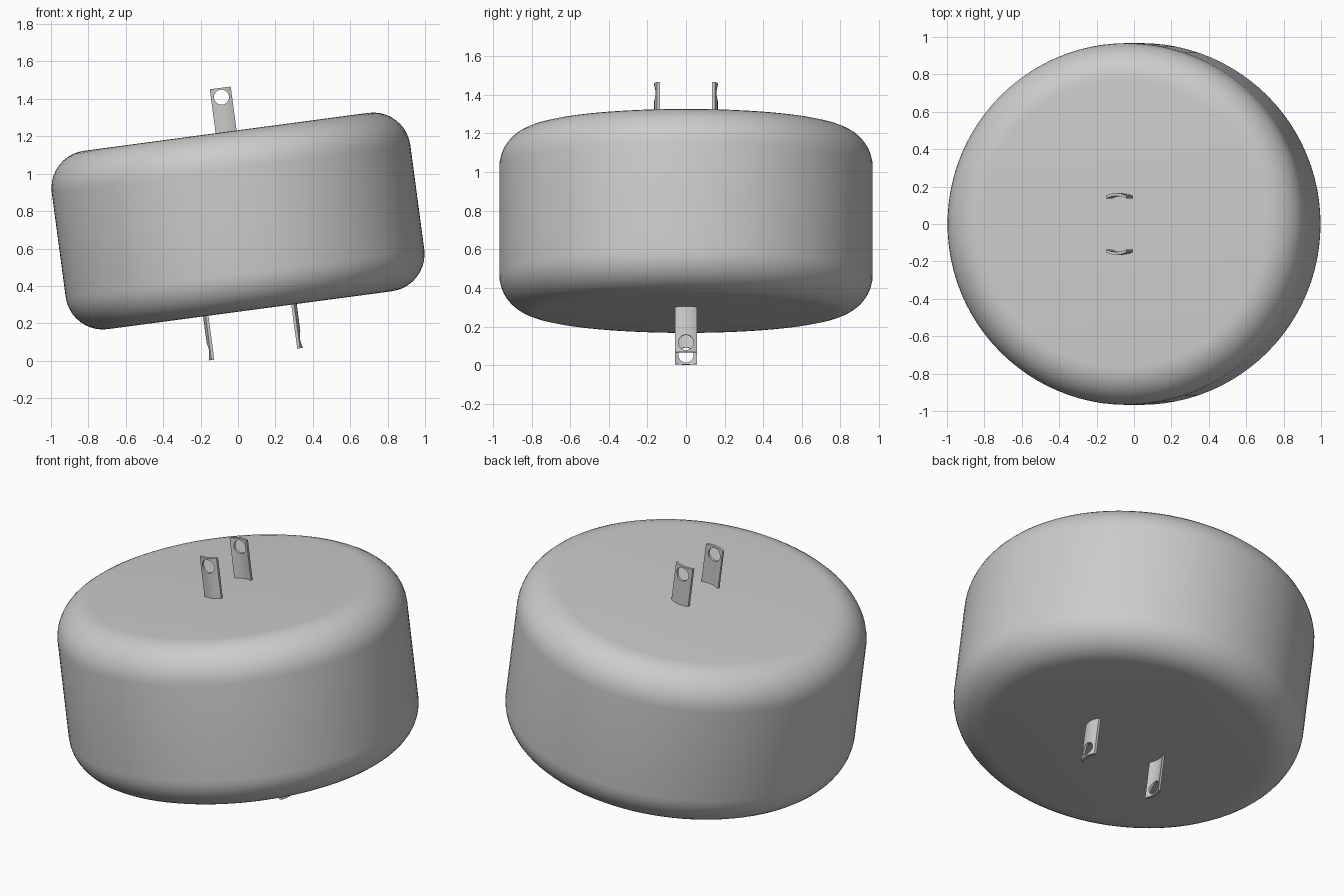
import bpy, bmesh
from math import radians, pi
from mathutils import Matrix, Vector

cube = bpy.data.objects.get("Cube")
if cube:
    bpy.data.objects.remove(cube, do_unlink=True)

RADIUS, HALF, FILLET = 0.967, 0.481, 0.2
TILT = Matrix.Translation((0, 0, 0.747)) @ Matrix.Rotation(radians(-7.6), 4, 'Y')

grey = bpy.data.materials.new("plain grey")
grey.use_nodes = True
colour = (0.6, 0.6, 0.6, 1)
grey.diffuse_color = colour
grey.node_tree.nodes["Principled BSDF"].inputs["Base Color"].default_value = colour


def make_object(name, bm, matrix):
    bmesh.ops.recalc_face_normals(bm, faces=bm.faces)
    mesh = bpy.data.meshes.new(name)
    bm.to_mesh(mesh)
    bm.free()
    mesh.materials.append(grey)
    obj = bpy.data.objects.new(name, mesh)
    obj.matrix_world = matrix
    bpy.context.collection.objects.link(obj)
    return obj


def activate(obj):
    bpy.ops.object.select_all(action='DESELECT')
    obj.select_set(True)
    bpy.context.view_layer.objects.active = obj


def smooth(obj):
    activate(obj)
    bpy.ops.object.shade_smooth_by_angle(angle=radians(35))


# Tilted drum with rounded rims
bm = bmesh.new()
bmesh.ops.create_cone(bm, cap_ends=True, segments=96, radius1=RADIUS,
                      radius2=RADIUS, depth=2 * HALF)
rims = [e for e in bm.edges if abs(e.verts[0].co.z - e.verts[1].co.z) < 0.01]
bmesh.ops.bevel(bm, geom=rims, offset=FILLET, segments=10, profile=0.5,
                affect='EDGES')
smooth(make_object("drum_body", bm, TILT))


# Curved blade with a round hole near its tip, bulging towards local -y
def make_blade(name, placement):
    width, thick, bulge, steps = 0.113, 0.015, 0.014, 10
    xs = [width * (i / steps - 0.5) for i in range(steps + 1)]
    arc = [(x, bulge / 2 - bulge * (1 - (2 * x / width) ** 2)) for x in xs]
    # centre the plate on its placement line
    inner = [(x, y + thick / 2) for x, y in arc]
    outer = [(x, y - thick / 2) for x, y in arc]
    outer = [(x, -bulge / 2 - thick / 2 + bulge * (2 * x / width) ** 2)
             for x in xs]
    bm = bmesh.new()
    face = bm.faces.new([bm.verts.new((x, y, HALF - 0.02))
                         for x, y in outer + inner[::-1]])
    top = bmesh.ops.extrude_face_region(bm, geom=[face])["geom"]
    bmesh.ops.translate(bm, vec=Vector((0, 0, 0.257)),
                        verts=[v for v in top if isinstance(v, bmesh.types.BMVert)])
    blade = make_object(name, bm, TILT @ placement)

    bm = bmesh.new()
    bmesh.ops.create_cone(bm, cap_ends=True, segments=32, radius1=0.04,
                          radius2=0.04, depth=0.2)
    cutter = make_object(name + "_cutter", bm, TILT @ placement
                         @ Matrix.Translation((0, 0, 0.668))
                         @ Matrix.Rotation(pi / 2, 4, 'X'))
    cutter.hide_render = True
    activate(blade)
    hole = blade.modifiers.new("hole", 'BOOLEAN')
    hole.operation, hole.object, hole.solver = 'DIFFERENCE', cutter, 'EXACT'
    bpy.context.view_layer.update()
    bpy.ops.object.modifier_apply(modifier=hole.name)
    bpy.data.objects.remove(cutter, do_unlink=True)
    smooth(blade)


def around(axis, degrees):
    return Matrix.Rotation(radians(degrees), 4, axis)


# Upper pair faces front and back; lower pair faces left and right
for side, turn in (("front", 0), ("back", 180)):
    make_blade("upper_blade_" + side,
               around('Z', turn) @ Matrix.Translation((0, -0.15, 0)))
for side, turn in (("left", 90), ("right", -90)):
    make_blade("lower_blade_" + side, around('Z', turn)
               @ Matrix.Translation((0, -0.238, 0)) @ around('Y', 180))
